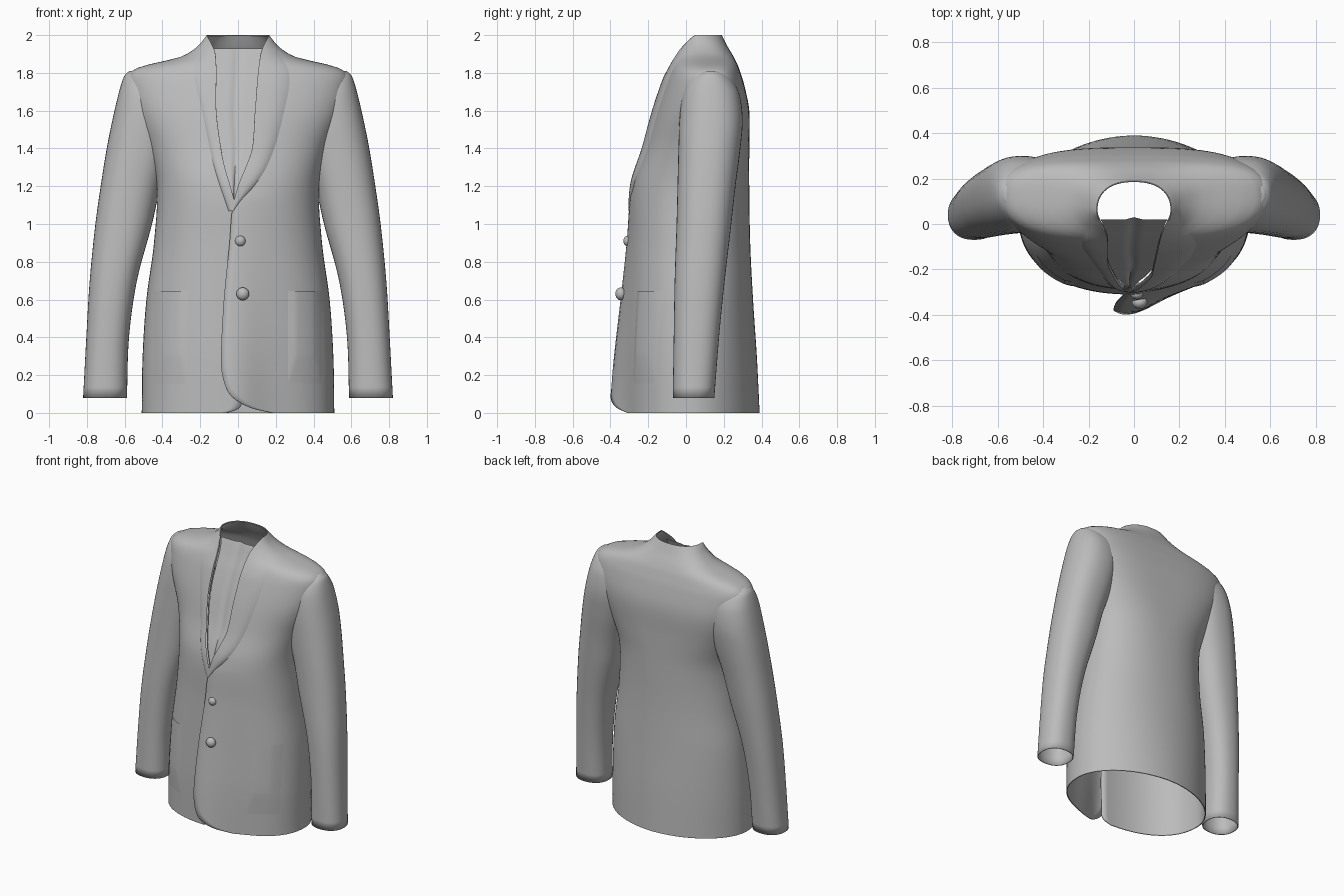
import bpy
import math

if "Cube" in bpy.data.objects:
    bpy.data.objects.remove(bpy.data.objects["Cube"])

cloth = bpy.data.materials.new("grey cloth")
cloth.use_nodes = True
GREY = (0.5, 0.5, 0.5, 1)
cloth.diffuse_color = GREY
cloth.node_tree.nodes["Principled BSDF"].inputs["Base Color"].default_value = GREY

POWER = 2.3  # squareness of the cross-sections


def spline(table, z, col=1):
    """Smooth interpolation of one column of a table keyed by height."""
    last = len(table) - 1
    z = min(max(z, table[0][0]), table[last][0])
    i = max(k for k in range(last) if table[k][0] <= z)

    def slope(k):
        a, b = table[max(k - 1, 0)], table[min(k + 1, last)]
        return (b[col] - a[col]) / (b[0] - a[0])

    a, b = table[i], table[i + 1]
    h = b[0] - a[0]
    t = (z - a[0]) / h
    return ((1 + 2 * t) * (1 - t) ** 2 * a[col] + t * (1 - t) ** 2 * h * slope(i)
            + t * t * (3 - 2 * t) * b[col] - t * t * (1 - t) * h * slope(i + 1))


def spow(v, p):
    return math.copysign(abs(v) ** p, v)


def finish(obj, thickness=0.0):
    bpy.ops.object.select_all(action="DESELECT")
    obj.select_set(True)
    bpy.context.view_layer.objects.active = obj
    bpy.ops.object.shade_smooth_by_angle(angle=math.radians(50))
    if thickness:
        mod = obj.modifiers.new("cloth thickness", "SOLIDIFY")
        mod.thickness = thickness
        mod.offset = -1
    return obj


def grid(name, rows, closed=False, cap=False, thickness=0.0):
    """Skin a list of equal rows of points."""
    n = len(rows[0])
    faces = []
    for r in range(len(rows) - 1):
        for c in range(n if closed else n - 1):
            d = (c + 1) % n
            faces.append((r * n + c, r * n + d, (r + 1) * n + d, (r + 1) * n + c))
    if cap:
        faces.append([(len(rows) - 1) * n + c for c in range(n)])
    mesh = bpy.data.meshes.new(name)
    mesh.from_pydata([p for row in rows for p in row], [], faces)
    mesh.materials.append(cloth)
    obj = bpy.data.objects.new(name, mesh)
    bpy.context.collection.objects.link(obj)
    return finish(obj, thickness)


# Torso sections: height, half width, front, back, side line
BODY = [
    (0, .51, -.31, .39, .04), (.3, .505, -.31, .375, .04), (.6, .485, -.3, .355, .05),
    (.9, .445, -.29, .34, .05), (1.2, .43, -.28, .335, .06), (1.4, .475, -.22, .335, .08),
    (1.6, .555, -.165, .335, .1), (1.75, .587, -.115, .305, .12), (1.81, .565, -.09, .285, .12),
    (1.84, .49, -.078, .275, .12), (1.87, .36, -.067, .26, .12), (1.89, .29, -.06, .25, .11),
    (1.94, .215, -.04, .22, .09), (2, .165, 0, .19, .06)]
# Squareness of the back: pointed at the hem, broad across the shoulder blades
BACK = [(0, 1.9), (.6, 2.1), (1.2, 2.4), (1.5, 3.1), (1.85, 3), (2, 2.3)]
# Front edges of the two panels: height, x
LEFT_EDGE = [(0, .18), (.02, .09), (.05, .02), (.1, -.045), (.2, -.083), (.3, -.09),
             (.6, -.075), (.9, -.045), (1.08, -.03), (1.2, 0), (1.3, .04), (1.4, .075),
             (1.6, .09), (1.9, .12), (2, .165)]
RIGHT_EDGE = [(0, -.06), (.02, 0), (.06, .02), (.9, .02), (1.08, -.01), (1.2, -.04),
              (1.3, -.07), (1.4, -.09), (1.6, -.115), (1.9, -.12), (2, -.165)]


def flare(x, z):
    """Forward kick of the overlapping left panel."""
    lift = .09 * max(0, 1 - z / 1.2) ** 1.2 + (.008 if z < 1.15 else 0)
    return lift * math.exp(-((x + .05) / .17) ** 2)


def front_y(x, z):
    w, yf, yc = (spline(BODY, z, k) for k in (1, 2, 4))
    u = min(abs(x / w), 1)
    return yc - (yc - yf) * (1 - u ** POWER) ** (1 / POWER)


# Torso: one sheet wrapped from the left front edge round the back to the right one
COLS, ROWS = 96, 84
torso = []
for r in range(ROWS + 1):
    z = 1 - math.cos(math.pi * r / ROWS)
    w, yf, yb, yc = (spline(BODY, z, k) for k in (1, 2, 3, 4))

    def edge_angle(table):
        u = max(-1, min(1, spline(table, z) / w))
        return math.asin(spow(u, POWER / 2))

    start, end = edge_angle(LEFT_EDGE), 2 * math.pi + edge_angle(RIGHT_EDGE)
    row = []
    for c in range(COLS + 1):
        a = start + (end - start) * c / COLS
        front = math.cos(a) > 0
        p = 2 / (POWER if front else spline(BACK, z))
        x = w * spow(math.sin(a), p)
        y = yc - spow(math.cos(a), p) * ((yc - yf) if front else (yb - yc))
        if a < math.pi / 2:
            y -= flare(x, z)
        row.append((x, y, z))
    torso.append(row)
grid("jacket_body", torso, thickness=.006)

# Sleeves, running inside the torso above the armpit: height, inner x, outer x, front y, back y
SLEEVE = [
    (.08, .588, .82, -.07, .15), (.4, .577, .803, -.065, .175), (.7, .535, .785, -.06, .205),
    (1, .455, .755, -.05, .24), (1.2, .41, .727, -.045, .262), (1.4, .35, .695, -.04, .288),
    (1.55, .32, .665, -.035, .3), (1.68, .32, .635, -.02, .285), (1.75, .33, .615, .005, .255),
    (1.79, .36, .598, .04, .22), (1.81, .4, .575, .08, .18)]
for side, label in ((1, "left"), (-1, "right")):
    rings = []
    for r in range(49):
        z = .08 + 1.73 * math.sin(math.pi / 2 * r / 48)
        x0, x1, y0, y1 = (spline(SLEEVE, z, k) for k in (1, 2, 3, 4))
        ring = []
        for c in range(40):
            a = side * math.tau * c / 40
            ring.append((side * ((x0 + x1) / 2 + (x1 - x0) / 2 * spow(math.cos(a), 2 / POWER)),
                         (y0 + y1) / 2 + (y1 - y0) / 2 * spow(math.sin(a), 2 / POWER), z))
        rings.append(ring)
    grid(label + "_sleeve", rings, closed=True, cap=True, thickness=.006)


def drape(name, z0, z1, x_start, x_end, height, cols=16, rows=40):
    """Panel laid over the front; height(s, t, x, z) lifts it off the cloth."""
    pts = []
    for r in range(rows + 1):
        t = r / rows
        z = z0 + (z1 - z0) * t
        row = []
        for c in range(cols + 1):
            s = c / cols
            x = x_start(z) + (x_end(z) - x_start(z)) * s
            row.append((x, front_y(x, z) - height(s, t, x, z), z))
        pts.append(row)
    return grid(name, pts)


# Lapels: outer lines as height, x
LEFT_LAPEL = [(1.07, -.02), (1.3, .15), (1.6, .245), (1.8, .27), (1.93, .2)]
RIGHT_LAPEL = [(1.07, -.05), (1.3, -.125), (1.6, -.19), (1.8, -.23), (1.93, -.19)]
for label, inner, outer, lift in (("left", LEFT_EDGE, LEFT_LAPEL, .016),
                                  ("right", RIGHT_EDGE, RIGHT_LAPEL, .012)):
    drape(label + "_lapel", 1.07, 1.93,
          lambda z: spline(inner, z), lambda z: spline(outer, z),
          lambda s, t, x, z: lift * (1 - s ** 4) * min(1, (1 - t) * 6) + .001)

# Inner panel closing the neckline, straight across with a shallow crease down the middle
drape("inner_panel", 1.06, 1.93,
      lambda z: spline(RIGHT_EDGE, z) - .02, lambda z: spline(LEFT_EDGE, z) + .02,
      lambda s, t, x, z: front_y(x, z) - front_y(0, z) - .02 * min(1, 6 * t) - .045 * t
      - .01 * max(0, 1 - abs(s - .5) * 8))

# Patch pockets, fading into the cloth at the sides and bottom
for side, label in ((1, "left"), (-1, "right")):
    drape(label + "_pocket", .14, .645,
          lambda z: side * .26, lambda z: side * .45,
          lambda s, t, x, z: .01 * min(1, 4 * s, 4 - 4 * s, 3 * t)
          + (flare(x, z) if side > 0 else 0) - .001)

# Buttons on short shanks
for label, x, y, z, radius in (("upper", .012, -.308, .91, .028), ("lower", .025, -.345, .63, .034)):
    bpy.ops.mesh.primitive_uv_sphere_add(segments=24, ring_count=14, radius=radius, location=(x, y, z))
    button = bpy.context.object
    button.name = label + "_button"
    button.scale.y = .85
    button.data.materials.append(cloth)
    finish(button)
    bpy.ops.mesh.primitive_cylinder_add(vertices=12, radius=radius * .4, depth=.06,
                                        location=(x, y + .02, z), rotation=(math.pi / 2, 0, 0))
    shank = bpy.context.object
    shank.name = label + "_button_shank"
    shank.data.materials.append(cloth)
    finish(shank)
